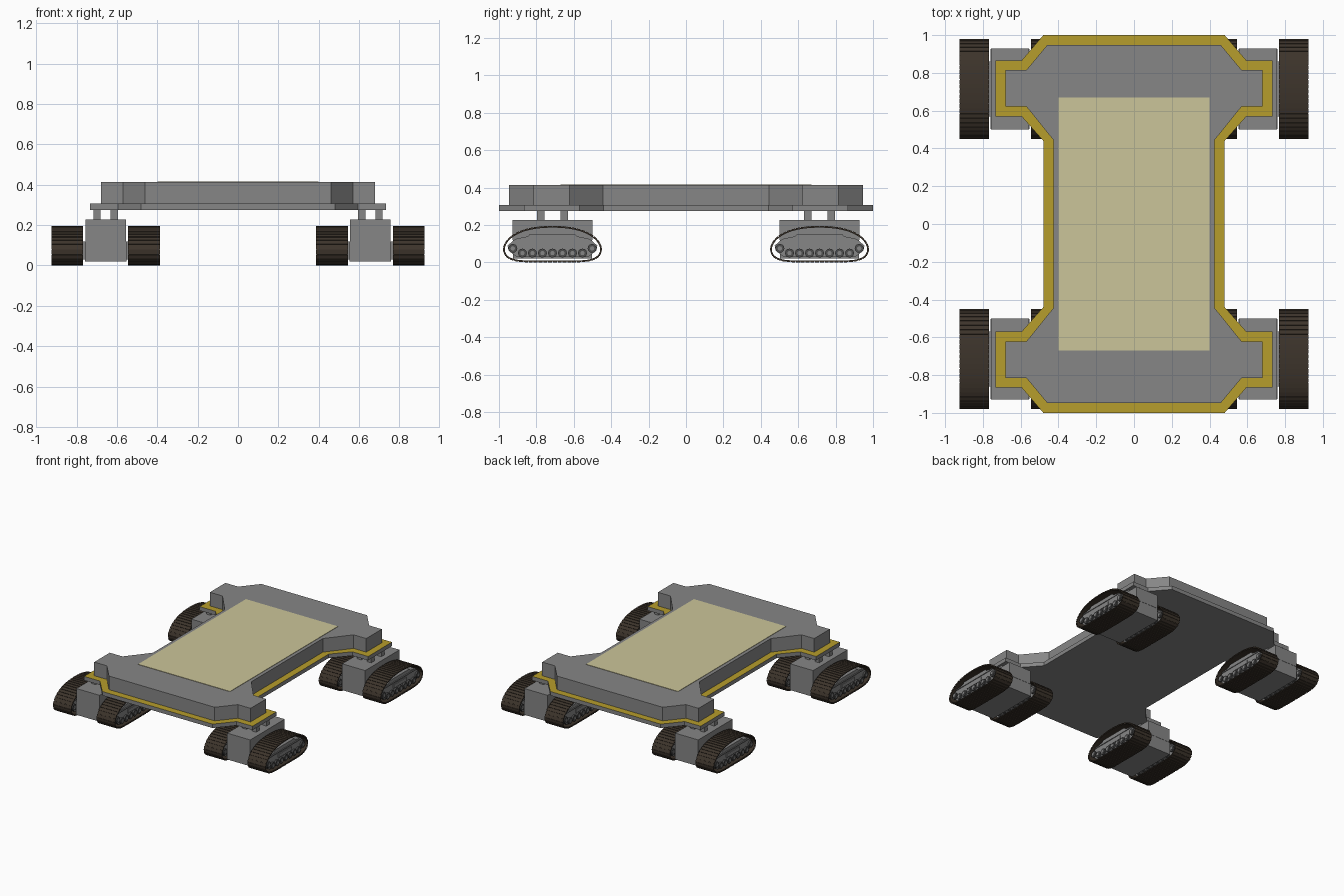
import bpy, bmesh, math
from mathutils import Vector

if "Cube" in bpy.data.objects:
    bpy.data.objects.remove(bpy.data.objects["Cube"])


def material(name, rgb):
    m = bpy.data.materials.new(name)
    m.diffuse_color = (*rgb, 1)
    m.use_nodes = True
    m.node_tree.nodes["Principled BSDF"].inputs["Base Color"].default_value = m.diffuse_color
    return m


GREY = material("hull grey", (0.24, 0.24, 0.24))
YELLOW = material("safety yellow", (0.47, 0.34, 0.025))
CREAM = material("deck cream", (0.60, 0.56, 0.32))
BROWN = material("track brown", (0.046, 0.034, 0.024))
DARK = material("wheel dark grey", (0.075, 0.075, 0.075))


def finish(name, bm, *mats):
    bmesh.ops.recalc_face_normals(bm, faces=bm.faces)
    me = bpy.data.meshes.new(name)
    bm.to_mesh(me)
    bm.free()
    for m in mats:
        me.materials.append(m)
    ob = bpy.data.objects.new(name, me)
    bpy.context.collection.objects.link(ob)
    return ob


def add_prism(bm, base, offset):
    """Closed polygon extruded along an offset vector."""
    off = Vector(offset)
    a = [bm.verts.new(p) for p in base]
    b = [bm.verts.new(Vector(p) + off) for p in base]
    bm.faces.new(a)
    bm.faces.new(b)
    for i in range(len(a)):
        j = (i + 1) % len(a)
        bm.faces.new((a[i], a[j], b[j], b[i]))


def add_box(bm, x0, x1, y0, y1, z0, z1):
    add_prism(bm, [(x0, y0, z0), (x1, y0, z0), (x1, y1, z0), (x0, y1, z0)], (0, 0, z1 - z0))


def add_disc(bm, x0, x1, y, z, r, n=12):
    ring = [(x0, y + r * math.cos(2 * math.pi * i / n), z + r * math.sin(2 * math.pi * i / n))
            for i in range(n)]
    add_prism(bm, ring, (x1 - x0, 0, 0))


def four_way(quarter):
    """Mirror a quarter outline (top to side) into a full loop."""
    right = quarter + [(x, -y) for x, y in reversed(quarter)]
    return right + [(-x, y) for x, y in reversed(right)]


def slab(name, quarter, z0, z1, *mats):
    bm = bmesh.new()
    add_prism(bm, [(x, y, z0) for x, y in four_way(quarter)], (0, 0, z1 - z0))
    return finish(name, bm, *mats)


# Platform: lower skirt with yellow top, raised deck, cream panel
skirt = slab("platform_skirt",
             [(0.48, 1.0), (0.595, 0.866), (0.733, 0.866), (0.733, 0.57), (0.595, 0.57), (0.48, 0.44)],
             0.275, 0.306, GREY, YELLOW)
for f in skirt.data.polygons:
    f.material_index = 1 if f.normal.z > 0.5 else 0
slab("platform_deck",
     [(0.46, 0.947), (0.57, 0.815), (0.68, 0.815), (0.68, 0.622), (0.57, 0.622), (0.427, 0.445)],
     0.306, 0.413, GREY)
slab("deck_panel", [(0.40, 0.67)], 0.412, 0.416, CREAM)


# Track loop: smooth closed curve resampled into equal links
def track_path(links):
    half = [(0, 0.196), (0.09, 0.19), (0.17, 0.17), (0.23, 0.135), (0.26, 0.095),
            (0.265, 0.065), (0.25, 0.03), (0.21, 0.009), (0.15, 0.001), (0, 0)]
    pts = [Vector(p) for p in half + [(-y, z) for y, z in half[-2:0:-1]]]
    n, fine = len(pts), []
    for i in range(n):
        a, b, c, d = (pts[(i + k) % n] for k in (-1, 0, 1, 2))
        for s in range(16):
            t = s / 16
            fine.append(0.5 * (2 * b + (c - a) * t + (2 * a - 5 * b + 4 * c - d) * t ** 2
                               + (3 * b - a - 3 * c + d) * t ** 3))
    fine.append(fine[0])
    total = sum((q - p).length for p, q in zip(fine, fine[1:]))
    out, run, step = [], 0.0, total / links
    for p, q in zip(fine, fine[1:]):
        seg = (q - p).length
        while len(out) < links and run + seg >= len(out) * step:
            out.append(p.lerp(q, (len(out) * step - run) / seg))
        run += seg
    return out


def add_belt(bm, xc, hw, links=48):
    path = track_path(links)
    for i in range(links):
        a, b = path[i], path[(i + 1) % links]
        d = (b - a).normalized()
        inward = Vector((d.y, -d.x))
        if inward.dot(Vector((0, 0.09)) - a) < 0:
            inward = -inward
        # cleated slat, then the thinner band behind it
        for gap, top, bottom, w in ((0.1, 0, 0.007, hw), (-0.1, 0.004, 0.010, hw - 0.003)):
            p, q = a.lerp(b, gap), b.lerp(a, gap)
            quad = [p + inward * top, q + inward * top, q + inward * bottom, p + inward * bottom]
            add_prism(bm, [(xc - w, v.x, v.y) for v in quad], (2 * w, 0, 0))


# Bogie parts, modelled around the local origin
def bogie():
    parts = []
    bm = bmesh.new()
    add_box(bm, -0.1, 0.1, -0.214, 0.214, 0.12, 0.228)
    parts.append(finish("bogie_housing", bm, GREY))

    bm = bmesh.new()
    add_box(bm, -0.103, 0.103, -0.212, 0.212, 0.02, 0.12)
    add_box(bm, -0.14, 0.14, -0.145, 0.145, 0.03, 0.118)
    parts.append(finish("bogie_lower_body", bm, GREY))

    bm = bmesh.new()
    for x in (-0.043, 0.043):
        for y in (-0.063, 0.063):
            add_box(bm, x - 0.018, x + 0.018, y - 0.02, y + 0.02, 0.225, 0.28)
    parts.append(finish("suspension_posts", bm, GREY))

    belts, frames, wheels, hubs = (bmesh.new() for _ in range(4))
    frame = [(0.24, 0.09), (0.20, 0.125), (0.13, 0.14), (0.12, 0.153)]
    lower = [(0.19, 0.028), (0.235, 0.065)]
    prof = lower + frame
    prof = prof + [(-y, z) for y, z in reversed(prof)]
    for xc in (-0.19, 0.19):
        add_belt(belts, xc, 0.079)
        add_prism(frames, [(xc - 0.06, y, z) for y, z in prof], (0.12, 0, 0))
        add_box(frames, xc - 0.066, xc + 0.066, -0.08, 0.08, 0.078, 0.106)
        add_box(frames, xc - 0.066, xc + 0.066, -0.2, 0.2, 0.118, 0.126)
        spots = [(i * 0.0535, 0.05) for i in range(-3, 4)] + [(-0.212, 0.075), (0.212, 0.075)]
        for y, z in spots:
            add_disc(wheels, xc - 0.073, xc + 0.073, y, z, 0.024)
            add_disc(hubs, xc - 0.076, xc + 0.076, y, z, 0.012, 8)
    parts.append(finish("track_belts", belts, BROWN))
    parts.append(finish("track_frames", frames, GREY))
    parts.append(finish("road_wheels", wheels, DARK))
    parts.append(finish("wheel_hubs", hubs, GREY))
    return parts


# Place one bogie under each corner, sharing meshes
corners = [(x, y) for x in (-0.656, 0.656) for y in (-0.714, 0.714)]
for part in bogie():
    for k, (x, y) in enumerate(corners):
        ob = part if k == 0 else part.copy()
        if k:
            bpy.context.collection.objects.link(ob)
        ob.location = (x, y, 0)
